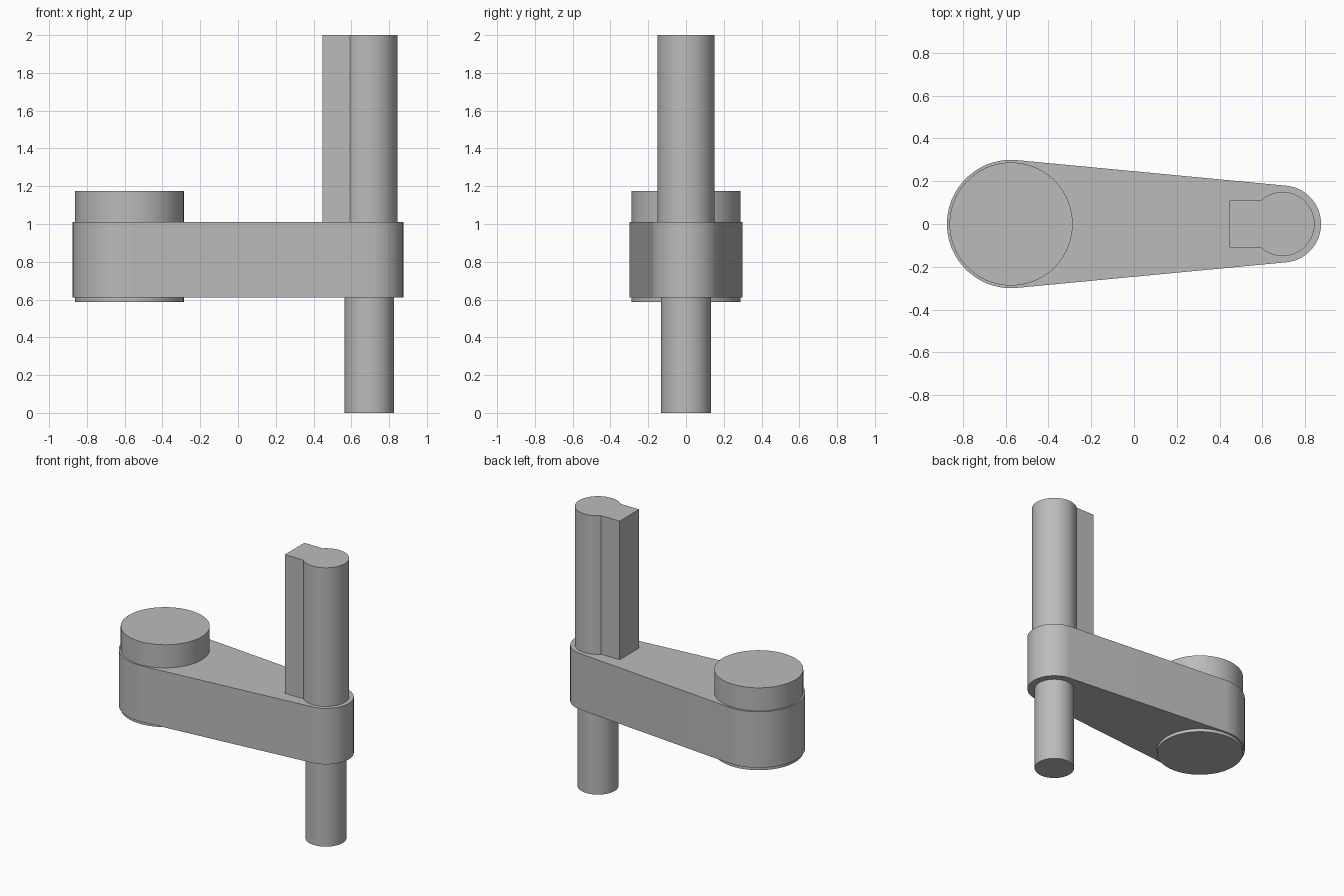
import bpy
import bmesh
from math import acos, asin, cos, pi, radians, sin

cube = bpy.data.objects.get("Cube")
if cube:
    bpy.data.objects.remove(cube, do_unlink=True)

# Plain grey metal
grey = bpy.data.materials.new("grey metal")
grey.use_nodes = True
colour = (0.5, 0.5, 0.5, 1)
grey.diffuse_color = colour
grey.node_tree.nodes["Principled BSDF"].inputs["Base Color"].default_value = colour

PIVOT_X, POST_X = -0.575, 0.695
ARM_BOTTOM, ARM_TOP = 0.61, 1.01


def arc(cx, radius, start, end, steps):
    """Points along an arc centred on the x axis."""
    angles = [start + (end - start) * i / steps for i in range(steps + 1)]
    return [(cx + radius * cos(a), radius * sin(a)) for a in angles]


def circle(cx, radius, steps=96):
    return arc(cx, radius, 0, 2 * pi, steps)[:-1]


def extrude_profile(name, outline, bottom, top):
    """Solid prism from a closed counter-clockwise outline."""
    bm = bmesh.new()
    base = bm.faces.new([bm.verts.new((x, y, bottom)) for x, y in outline])
    result = bmesh.ops.extrude_face_region(bm, geom=[base], use_keep_orig=True)
    raised = [g for g in result["geom"] if isinstance(g, bmesh.types.BMVert)]
    bmesh.ops.translate(bm, verts=raised, vec=(0, 0, top - bottom))
    bmesh.ops.recalc_face_normals(bm, faces=bm.faces)
    mesh = bpy.data.meshes.new(name)
    bm.to_mesh(mesh)
    bm.free()
    mesh.materials.append(grey)
    obj = bpy.data.objects.new(name, mesh)
    bpy.context.collection.objects.link(obj)
    bpy.ops.object.select_all(action="DESELECT")
    obj.select_set(True)
    bpy.context.view_layer.objects.active = obj
    bpy.ops.object.shade_smooth_by_angle(angle=radians(30))
    return obj


# Tapered arm: two round ends joined by their common tangents
big, small = 0.3, 0.18
tangent = acos((big - small) / (POST_X - PIVOT_X))
arm = (arc(POST_X, small, -tangent, tangent, 48)
       + arc(PIVOT_X, big, tangent, 2 * pi - tangent, 64))
extrude_profile("crank_arm", arm, ARM_BOTTOM, ARM_TOP)

# Round pivot boss passing through the wide end
extrude_profile("pivot_boss", circle(PIVOT_X, 0.288), 0.587, 1.175)

# Upper post with a square-edged key on its inner side
radius, key_half, key_x = 0.15, 0.11, 0.447
join = pi - asin(key_half / radius)
post = arc(POST_X, radius, -join, join, 72) + [(key_x, key_half), (key_x, -key_half)]
extrude_profile("keyed_post", post, ARM_TOP, 2.0)

# Lower shaft under the narrow end
extrude_profile("lower_shaft", circle(POST_X, 0.132), 0.0, ARM_BOTTOM)
